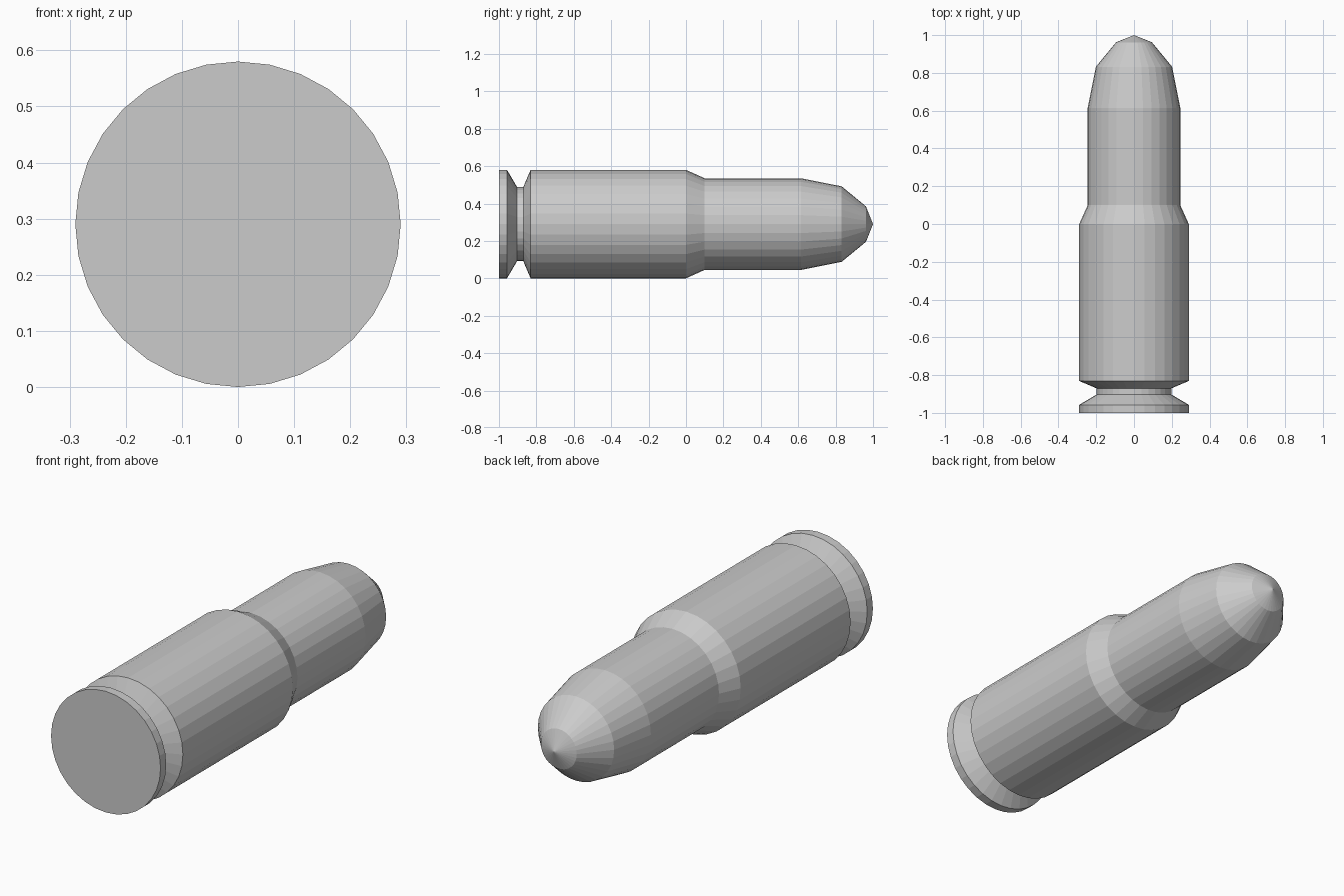
import bpy
import bmesh
from math import sin, cos, tau

if "Cube" in bpy.data.objects:
    bpy.data.objects.remove(bpy.data.objects["Cube"])

SIDES = 32
RADIUS = 0.29


def lathe(name, profile, cap_start=False):
    """Revolve (y, radius) points round the long axis; radius 0 makes a tip."""
    bm = bmesh.new()
    rings = []
    for y, r in profile:
        count = SIDES if r > 0 else 1
        rings.append([bm.verts.new((r * sin(tau * i / SIDES), y,
                                    RADIUS + r * cos(tau * i / SIDES)))
                      for i in range(count)])
    for a, b in zip(rings, rings[1:]):
        for i in range(SIDES):
            j = (i + 1) % SIDES
            if len(b) == 1:
                bm.faces.new((a[i], a[j], b[0]))
            else:
                bm.faces.new((a[i], a[j], b[j], b[i]))
    if cap_start:
        bm.faces.new(rings[0][::-1])
    mesh = bpy.data.meshes.new(name)
    bm.to_mesh(mesh)
    bm.free()
    obj = bpy.data.objects.new(name, mesh)
    bpy.context.collection.objects.link(obj)
    return obj


# Casing: flat base, rim, extractor groove, straight body, tapered shoulder
lathe("casing", [(-1.0, RADIUS), (-0.957, RADIUS), (-0.903, 0.198),
                 (-0.87, 0.198), (-0.831, RADIUS), (0.0, RADIUS),
                 (0.10, 0.245)], cap_start=True)

# Bullet: straight neck and stepped nose, meeting the shoulder edge
lathe("bullet", [(0.10, 0.245), (0.615, 0.245), (0.832, 0.202),
                 (0.962, 0.095), (1.0, 0.0)])
